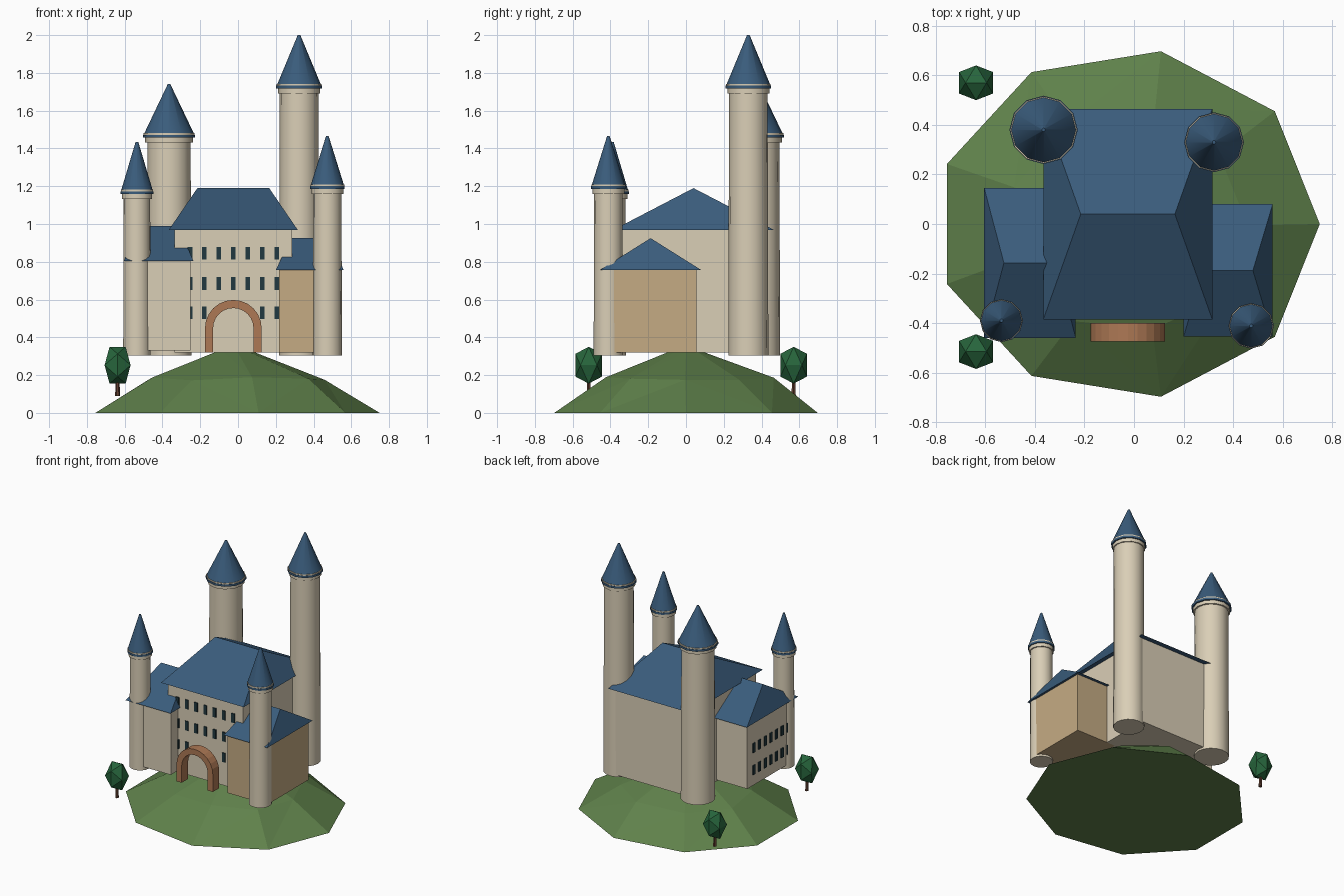
import bpy, bmesh, math, random
from mathutils import Vector

if "Cube" in bpy.data.objects:
    bpy.data.objects.remove(bpy.data.objects["Cube"])

random.seed(4)


def material(name, rgb):
    m = bpy.data.materials.new(name)
    m.diffuse_color = (*rgb, 1)
    m.use_nodes = True
    m.node_tree.nodes["Principled BSDF"].inputs["Base Color"].default_value = m.diffuse_color
    return m


CREAM = material("cream_stone", (0.70, 0.62, 0.47))
TAN = material("tan_stone", (0.56, 0.41, 0.23))
BLUE = material("blue_slate", (0.042, 0.107, 0.20))
GREEN = material("grass", (0.115, 0.22, 0.07))
LEAF = material("leaf", (0.02, 0.13, 0.045))
BARK = material("bark", (0.12, 0.05, 0.03))
BRICK = material("brick", (0.42, 0.19, 0.09))
GLASS = material("dark_glass", (0.015, 0.04, 0.05))
smooth_parts = []


def finish(name, bm, mat, smooth=False):
    bmesh.ops.recalc_face_normals(bm, faces=bm.faces[:])
    me = bpy.data.meshes.new(name)
    bm.to_mesh(me)
    bm.free()
    me.materials.append(mat)
    ob = bpy.data.objects.new(name, me)
    bpy.context.collection.objects.link(ob)
    if smooth:
        smooth_parts.append(ob)
    return ob


def stack(name, rings, mat, smooth=False):
    """Closed solid from a list of equal-length point loops."""
    bm = bmesh.new()
    loops = [[bm.verts.new(p) for p in r] for r in rings]
    n = len(loops[0])
    for a, b in zip(loops, loops[1:]):
        for i in range(n):
            j = (i + 1) % n
            bm.faces.new((a[i], a[j], b[j], b[i]))
    bm.faces.new(loops[0][::-1])
    bm.faces.new(loops[-1])
    return finish(name, bm, mat, smooth)


def circle(x, y, z, rx, n, ry=None):
    ry = ry or rx
    return [(x + rx * math.cos(math.tau * i / n), y + ry * math.sin(math.tau * i / n), z)
            for i in range(n)]


def lathe(name, x, y, profile, mat, n=12, smooth=True):
    return stack(name, [circle(x, y, z, r, n) for r, z in profile], mat, smooth)


def rect(cx, cy, z, w, d):
    return [(cx + sx * w / 2, cy + sy * d / 2, z)
            for sx, sy in ((-1, -1), (1, -1), (1, 1), (-1, 1))]


def building(name, cx, cy, w, d, z0, eave, ridge_z, ridge_len, mat):
    """Box walls under a hipped roof that overhangs by a tenth."""
    stack(name + "_walls", [rect(cx, cy, z0, w, d), rect(cx, cy, eave, w, d)], mat)
    bm = bmesh.new()
    a, b, c, e = [bm.verts.new(p) for p in rect(cx, cy, eave, w * 1.1, d * 1.1)]
    l = bm.verts.new((cx - ridge_len / 2, cy, ridge_z))
    r = bm.verts.new((cx + ridge_len / 2, cy, ridge_z))
    for f in ((a, b, r, l), (c, e, l, r), (b, c, r), (e, a, l), (e, c, b, a)):
        bm.faces.new(f)
    finish(name + "_roof", bm, BLUE)


def windows(name, spots, size):
    """All windows of one wall as small boxes in one object."""
    bm = bmesh.new()
    for p in spots:
        v = bmesh.ops.create_cube(bm, size=1)["verts"]
        bmesh.ops.scale(bm, vec=size, verts=v)
        bmesh.ops.translate(bm, vec=p, verts=v)
    finish(name, bm, GLASS)


# Hill: nine-sided, three uneven rings
rings = [circle(-0.026, 0, 0, 0.776, 9, 0.708)]
rings.append([(x + random.uniform(-.02, .02), y + random.uniform(-.02, .02),
               z + random.uniform(-.015, .015))
              for x, y, z in circle(-0.015, 0.01, 0.178, 0.485, 9, 0.45)])
rings.append(circle(-0.02, 0, 0.32, 0.11, 9, 0.10))
hill = stack("hill", rings, GREEN)
hb = bmesh.new()
hb.from_mesh(hill.data)
bmesh.ops.triangulate(hb, faces=[f for f in hb.faces if len(f.verts) == 4])
hb.to_mesh(hill.data)
hb.free()

# Keep and side wings
building("keep", -0.025, 0.04, 0.62, 0.773, 0.32, 0.969, 1.19, 0.38, CREAM)
building("left_wing", -0.42, -0.157, 0.336, 0.55, 0.33, 0.803, 0.99, 0.21, CREAM)
building("right_wing", 0.38, -0.1875, 0.327, 0.486, 0.32, 0.757, 0.925, 0.20, TAN)

# Windows: front of the keep, outer side of the left wing
windows("keep_windows",
        [(-0.025 + 0.0765 * i, -0.347, z) for z in (0.845, 0.685, 0.53)
         for i in range(-3, 4) if z > 0.6 or abs(i) > 1], (0.025, 0.014, 0.068))
windows("left_wing_windows",
        [(-0.588, -0.157 + 0.0665 * i, z) for z in (0.61, 0.445) for i in range(-3, 4)],
        (0.014, 0.026, 0.07))

# Round towers: x, y, shaft radius, cap radius, cap start, tip height
towers = {
    "back_left": (-0.365, 0.38, 0.114, 0.138, 1.432, 1.74),
    "back_right": (0.323, 0.33, 0.102, 0.121, 1.692, 2.0),
    "front_left": (-0.535, -0.39, 0.070, 0.087, 1.133, 1.435),
    "front_right": (0.473, -0.411, 0.075, 0.092, 1.16, 1.465),
}
for key, (x, y, r, R, z, tip) in towers.items():
    n = key + "_tower"
    lathe(n + "_shaft", x, y, [(r * 1.04, 0.305), (r, z + 0.01)], CREAM, 16)
    lathe(n + "_collar", x, y, [(R * 0.92, z), (R * 0.92, z + 0.028)], CREAM)
    lathe(n + "_eave", x, y, [(R, z + 0.025), (R, z + 0.04)], BLUE)
    lathe(n + "_ring", x, y, [(R * 0.98, z + 0.039), (R * 0.98, z + 0.049)], CREAM)
    lathe(n + "_spire", x, y, [(R * 0.95, z + 0.048), (0.007, tip)], BLUE)

# Gate arch: half-round band on straight legs
def arch_line(r, y):
    cx, spring = -0.025, 0.448
    pts = [(cx - r, y, 0.32)]
    pts += [(cx - r * math.cos(math.pi * i / 12), y, spring + r * math.sin(math.pi * i / 12))
            for i in range(13)]
    return pts + [(cx + r, y, 0.32)]


edges = [arch_line(0.15, -0.475), arch_line(0.15, -0.40),
         arch_line(0.107, -0.40), arch_line(0.107, -0.475)]
stack("gate_arch", list(zip(*edges)), BRICK)

# Trees: icosahedron crowns with an edge on top
g = (1 + 5 ** 0.5) / 2
for key, y in (("front", -0.515), ("back", 0.57)):
    bm = bmesh.new()
    for s in (-1, 1):
        for t in (-1, 1):
            for p in ((s, 0, t * g), (0, s * g, t), (s * g, t, 0)):
                bm.verts.new(Vector((p[0] * 0.0425 - 0.6375, p[1] * 0.0433 + y,
                                     p[2] * 0.0603 + 0.2525)))
    bmesh.ops.convex_hull(bm, input=bm.verts[:])
    finish(key + "_tree_crown", bm, LEAF)
    lathe(key + "_tree_trunk", -0.6375, y, [(0.013, 0.09), (0.010, 0.18)], BARK, 6, False)

# Smooth round parts, keeping rims sharp
for ob in smooth_parts:
    ob.select_set(True)
bpy.context.view_layer.objects.active = smooth_parts[0]
bpy.ops.object.shade_smooth_by_angle(angle=math.radians(35))
